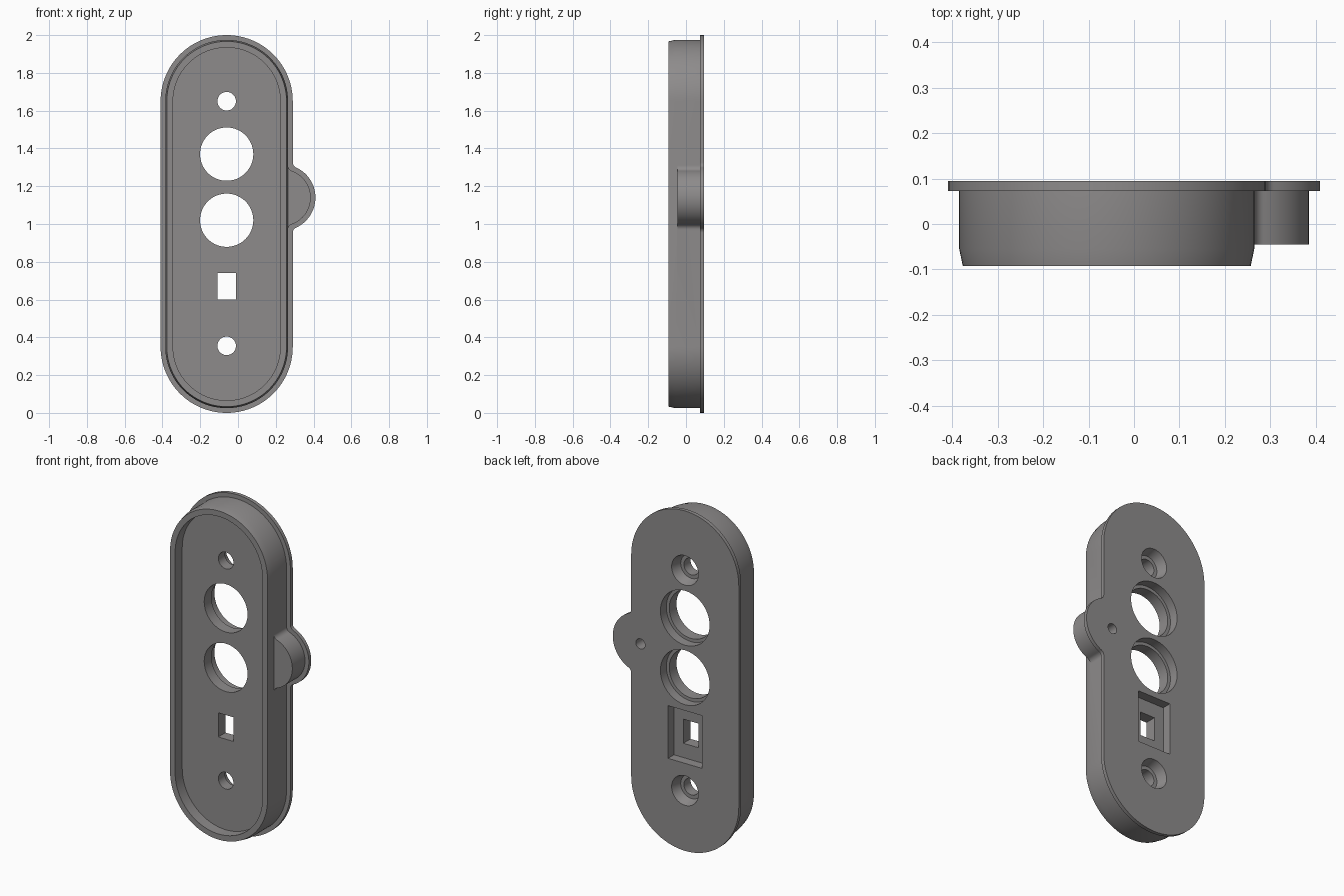
import bpy, bmesh, math

if "Cube" in bpy.data.objects:
    bpy.data.objects.remove(bpy.data.objects["Cube"])

CX = -0.06                      # centre line of the plate
Z_LOW, Z_HIGH = 0.35, 1.65      # centres of the rounded ends
TAB = (0.235, 1.14)             # centre of the side tab
FRONT, FLOOR, FLANGE, BACK = -0.093, -0.027, 0.073, 0.095

grey = bpy.data.materials.new("warm_grey")
grey.diffuse_color = (0.27, 0.26, 0.26, 1)
grey.use_nodes = True
grey.node_tree.nodes["Principled BSDF"].inputs["Base Color"].default_value = grey.diffuse_color


def arc(cx, cz, r, a0, a1, n):
    return [(cx + r * math.cos(math.radians(a0 + (a1 - a0) * i / n)),
             cz + r * math.sin(math.radians(a0 + (a1 - a0) * i / n))) for i in range(n + 1)]


def stadium(r):
    return arc(CX, Z_HIGH, r, 0, 180, 48) + arc(CX, Z_LOW, r, 180, 360, 48)


def circle(x, z, r, n=64):
    return arc(x, z, r, 0, 360, n)[:-1]


def rect(x, z, w, h):
    return [(x + w / 2, z - h / 2), (x + w / 2, z + h / 2),
            (x - w / 2, z + h / 2), (x - w / 2, z - h / 2)]


def tab_outline(edge, r, f=0.03):
    """Round tab blended into a straight edge with small fillets."""
    dx = edge + f - TAB[0]
    dz = math.sqrt((r + f) ** 2 - dx ** 2)
    a = math.degrees(math.atan2(dz, dx))
    lower = arc(edge + f, TAB[1] - dz, f, 180, 180 - a, 8)
    upper = arc(edge + f, TAB[1] + dz, f, 180 + a, 180, 8)
    points = lower + arc(*TAB, r, -a, a, 40)[1:-1] + upper
    return [(0.238, points[0][1])] + points + [(0.238, points[-1][1])]


def loft(name, layers):
    """Closed solid through outlines of equal length, stacked along y."""
    bm = bmesh.new()
    rings = [[bm.verts.new((x, y, z)) for x, z in pts] for y, pts in layers]
    for a, b in zip(rings, rings[1:]):
        for i in range(len(a)):
            j = (i + 1) % len(a)
            bm.faces.new((a[i], a[j], b[j], b[i]))
    bm.faces.new(rings[0])
    bm.faces.new(rings[-1])
    bmesh.ops.recalc_face_normals(bm, faces=bm.faces)
    mesh = bpy.data.meshes.new(name)
    bm.to_mesh(mesh)
    bm.free()
    mesh.materials.append(grey)
    obj = bpy.data.objects.new(name, mesh)
    bpy.context.collection.objects.link(obj)
    return obj


def combine(target, other, operation):
    mod = target.modifiers.new("combine", 'BOOLEAN')
    mod.operation, mod.solver, mod.object = operation, 'EXACT', other
    bpy.context.view_layer.objects.active = target
    bpy.ops.object.modifier_apply(modifier=mod.name)
    bpy.data.objects.remove(other)


# Body with a tapered front lip
plate = loft("mounting_plate", [(FRONT, stadium(0.317)), (-0.055, stadium(0.325)),
                                (0.085, stadium(0.325))])

# Back flange, side tab and tab flange
combine(plate, loft("flange", [(FLANGE, stadium(0.35)), (BACK, stadium(0.35))]), 'UNION')
for name, y0, y1, edge, r in (("tab_body", -0.045, 0.085, 0.265, 0.15),
                              ("tab_flange", FLANGE, BACK, 0.29, 0.175)):
    pts = tab_outline(edge, r)
    combine(plate, loft(name, [(y0, pts), (y1, pts)]), 'UNION')

# Front recess
combine(plate, loft("recess", [(FRONT - 0.1, stadium(0.284)), (FLOOR, stadium(0.284))]),
        'DIFFERENCE')

# Large round openings with a counterbore at the back
for z in (1.37, 1.02):
    for r, y0 in ((0.141, -0.06), (0.16, 0.04)):
        pts = circle(CX, z, r, 80)
        combine(plate, loft("opening", [(y0, pts), (0.12, pts)]), 'DIFFERENCE')

# Screw holes with a tapered counterbore at the back
for z in (1.65, 0.355):
    pts = circle(CX, z, 0.049, 48)
    combine(plate, loft("screw_hole", [(-0.06, pts), (0.12, pts)]), 'DIFFERENCE')
    combine(plate, loft("screw_seat", [(0.035, circle(CX, z, 0.07, 48)),
                                       (BACK, circle(CX, z, 0.087, 48)),
                                       (0.12, circle(CX, z, 0.087, 48))]), 'DIFFERENCE')

# Rectangular switch slot with a stepped recess at the back
for w, h, y0 in ((0.098, 0.142, -0.06), (0.22, 0.31, 0.04)):
    pts = rect(CX, 0.67, w, h)
    combine(plate, loft("slot", [(y0, pts), (0.12, pts)]), 'DIFFERENCE')

# Blind hole at the tab
pts = circle(0.23, TAB[1], 0.03, 32)
combine(plate, loft("blind_hole", [(0.0, pts), (0.12, pts)]), 'DIFFERENCE')

# Smooth curved walls, keep the edges sharp
bpy.ops.object.select_all(action='DESELECT')
plate.select_set(True)
bpy.context.view_layer.objects.active = plate
bpy.ops.object.shade_smooth_by_angle(angle=math.radians(12))
